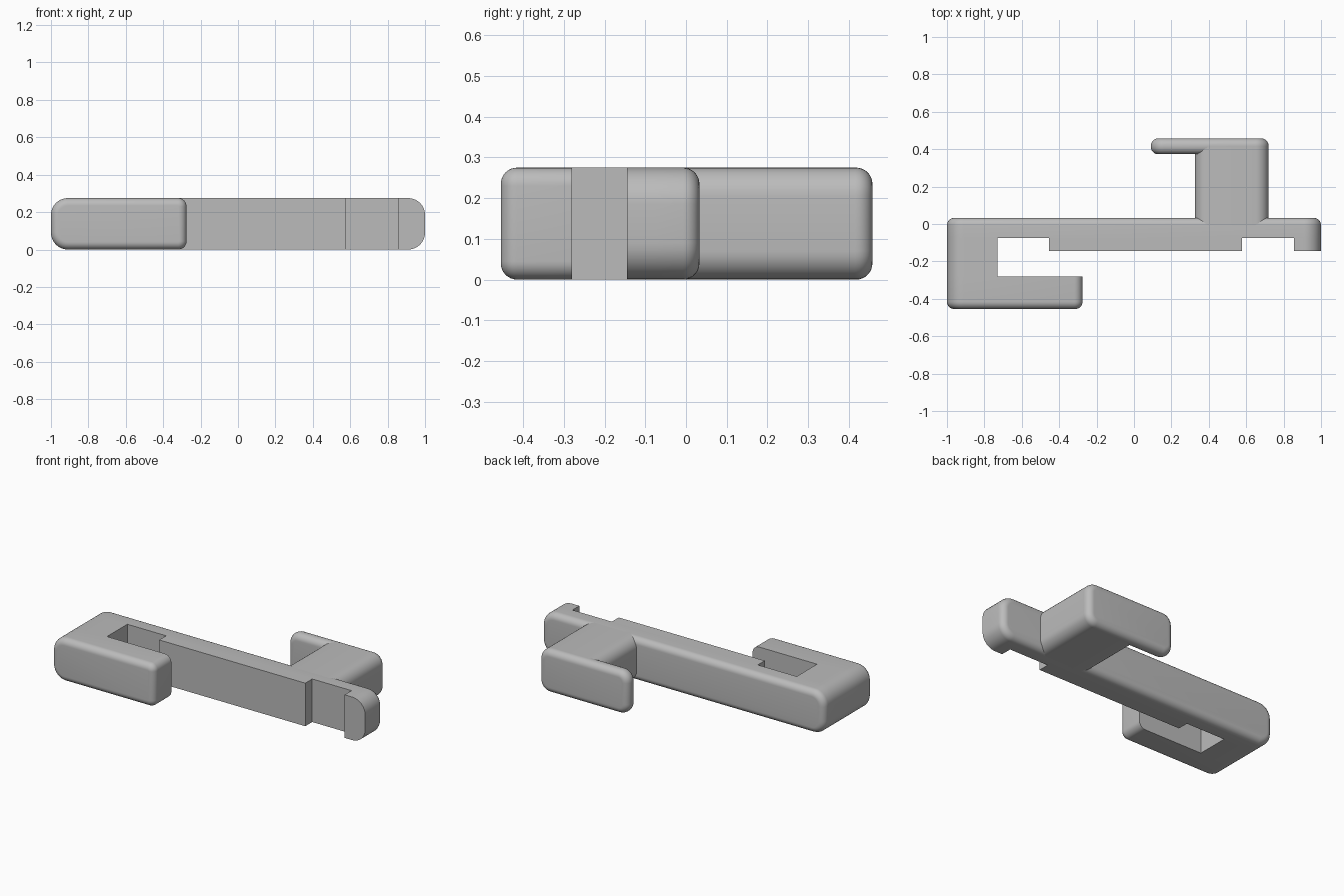
import bpy
import bmesh
from math import sin, cos, pi

HEIGHT = 0.275
STEPS = 8

if "Cube" in bpy.data.objects:
    bpy.data.objects.remove(bpy.data.objects["Cube"])

grey = bpy.data.materials.new("plain grey")
grey.use_nodes = True
colour = (0.5, 0.5, 0.5, 1)
grey.diffuse_color = colour
grey.node_tree.nodes["Principled BSDF"].inputs["Base Color"].default_value = colour


def section(x0, x1, left_r, right_r, inset):
    """Rounded rectangle in x and z, shrunk by inset."""
    points = []
    for side, top, start in ((1, 0, -pi / 2), (1, 1, 0), (0, 1, pi / 2), (0, 0, pi)):
        full = right_r if side else left_r
        r = max(full - inset, 0.002)
        cx = x1 - inset - r if side else x0 + inset + r
        cz = HEIGHT - inset - r if top else inset + r
        if full == 0:
            points.append((x1 if side else x0, HEIGHT if top else 0))
            continue
        for i in range(STEPS + 1):
            a = start + pi / 2 * i / STEPS
            points.append((cx + r * cos(a), cz + r * sin(a)))
    return points


def bar(name, x0, x1, y0, y1, left_r=0, right_r=0, front=0, back=0):
    """Bar along y with rounded long edges and optional rounded end caps."""
    rings = []
    for y, edge, direction in ((y0, front, 1), (y1, back, -1)):
        arc = [(y, 0)]
        if edge:
            angles = [pi / 2 * i / STEPS for i in range(STEPS + 1)]
            arc = [(y + direction * edge * (1 - cos(a)), edge * (1 - sin(a))) for a in angles]
        rings += arc if direction > 0 else arc[::-1]
    bm = bmesh.new()
    loops = [[bm.verts.new((x, y, z)) for x, z in section(x0, x1, left_r, right_r, d)]
             for y, d in rings]
    for a, b in zip(loops, loops[1:]):
        for i in range(len(a)):
            j = (i + 1) % len(a)
            bm.faces.new((a[i], a[j], b[j], b[i]))
    bm.faces.new(loops[0])
    bm.faces.new(loops[-1])
    bmesh.ops.recalc_face_normals(bm, faces=bm.faces)
    mesh = bpy.data.meshes.new(name)
    bm.to_mesh(mesh)
    bm.free()
    mesh.materials.append(grey)
    obj = bpy.data.objects.new(name, mesh)
    bpy.context.collection.objects.link(obj)
    bpy.ops.object.select_all(action='DESELECT')
    obj.select_set(True)
    bpy.context.view_layer.objects.active = obj
    bpy.ops.object.shade_smooth_by_angle(angle=pi / 6)
    return obj


END, SOFT, EDGE = 0.09, 0.07, 0.04

# Long arm with its raised front pad and end lip
bar("long_arm", -1, 1, -0.075, 0.033, END, END, back=EDGE)
bar("front_pad", -0.455, 0.577, -0.145, -0.075)
bar("end_lip", 0.855, 1, -0.145, -0.075, 0, END)

# Front hook
bar("hook_bridge", -1, -0.73, -0.28, -0.075, END, 0)
bar("front_hook", -1, -0.275, -0.455, -0.28, END, 0.045, front=EDGE)

# Rear stem and its thin tab
bar("rear_stem", 0.325, 0.72, -0.02, 0.415, SOFT, SOFT)
bar("rear_tab", 0.09, 0.72, 0.373, 0.458, SOFT, SOFT, front=EDGE, back=EDGE)
